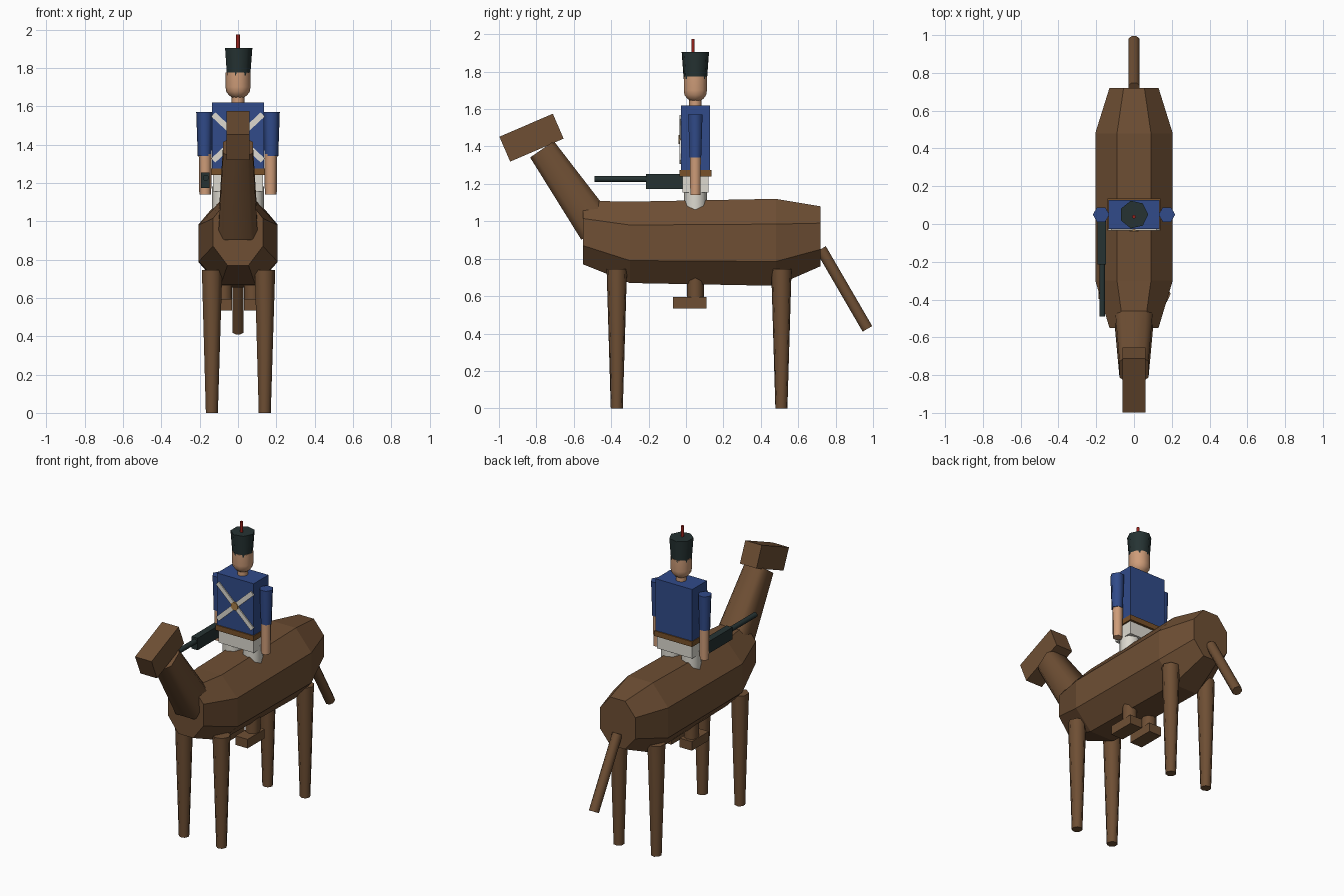
import bpy, bmesh
from math import cos, sin, tau, radians
from mathutils import Vector, Matrix

if "Cube" in bpy.data.objects:
    bpy.data.objects.remove(bpy.data.objects["Cube"])


def material(name, rgb):
    m = bpy.data.materials.new(name)
    m.use_nodes = True
    lin = [(c / 255) ** 2.2 for c in rgb] + [1]
    m.diffuse_color = lin
    m.node_tree.nodes["Principled BSDF"].inputs["Base Color"].default_value = lin
    return m


wood = material("wood brown", (110, 80, 55))
leather = material("belt brown", (120, 82, 46))
blue = material("coat blue", (52, 76, 136))
skin = material("skin", (205, 155, 120))
white = material("off white", (220, 217, 207))
black = material("dark slate", (42, 54, 54))
red = material("plume red", (150, 38, 32))
brass = material("brass", (170, 128, 75))
smooth_parts = []


def finish(name, bm, mat, smooth=False):
    bmesh.ops.recalc_face_normals(bm, faces=bm.faces)
    me = bpy.data.meshes.new(name)
    bm.to_mesh(me)
    bm.free()
    me.materials.append(mat)
    ob = bpy.data.objects.new(name, me)
    bpy.context.collection.objects.link(ob)
    if smooth:
        smooth_parts.append(ob)
    return ob


def loft(name, rings, mat, smooth=False):
    """Skin a list of closed rings and cap both ends."""
    bm = bmesh.new()
    loops = [[bm.verts.new(p) for p in ring] for ring in rings]
    n = len(loops[0])
    for a, b in zip(loops, loops[1:]):
        for i in range(n):
            j = (i + 1) % n
            bm.faces.new((a[i], a[j], b[j], b[i]))
    bm.faces.new(loops[0])
    bm.faces.new(loops[-1])
    return finish(name, bm, mat, smooth)


def polygon(sides, turn=0):
    return [(cos(tau * (i + turn) / sides), sin(tau * (i + turn) / sides)) for i in range(sides)]


def tube(name, mat, stations, section):
    """Stations are (centre, radius); the axis lies in the yz plane."""
    d = (Vector(stations[-1][0]) - Vector(stations[0][0])).normalized()
    u = Vector((1, 0, 0))
    v = d.cross(u)
    rings = [[Vector(c) + r * (a * u + b * v) for a, b in section] for c, r in stations]
    return loft(name, rings, mat, True)


def post(name, mat, x, y, levels, sides=8, turn=0):
    """Upright tapered part; levels are (z, radius)."""
    return tube(name, mat, [((x, y, z), r) for z, r in levels], polygon(sides, turn))


def box(name, mat, centre, size, rot=0, axis='X'):
    bm = bmesh.new()
    m = Matrix.Translation(centre) @ Matrix.Rotation(radians(rot), 4, axis) @ Matrix.Diagonal((*size, 1))
    bmesh.ops.create_cube(bm, size=1, matrix=m)
    return finish(name, bm, mat)


# Horse barrel: octagonal sections (y, side half width, top half width, four heights)
def body_ring(y, w, t, low, side_low, side_high, high):
    half = [(t, low), (w, side_low), (w, side_high), (t, high)]
    return [(x, y, z) for x, z in half] + [(-x, y, z) for x, z in reversed(half)]


loft("horse_body", [
    body_ring(-0.55, 0.13, 0.055, 0.77, 0.87, 1.015, 1.11),
    body_ring(-0.30, 0.205, 0.09, 0.67, 0.79, 0.98, 1.105),
    body_ring(0.48, 0.205, 0.09, 0.655, 0.785, 0.985, 1.12),
    body_ring(0.72, 0.13, 0.055, 0.76, 0.85, 0.99, 1.08)], wood)

# Horse neck, head and tail
k = 0.65
rounded_square = [(1, -k), (1, k), (k, 1), (-k, 1), (-1, k), (-1, -k), (-k, -1), (k, -1)]
tube("horse_neck", wood, [((0, -0.475, 0.96), 0.103), ((0, -0.77, 1.385), 0.077)], rounded_square)
box("horse_head", wood, (0, -0.826, 1.447), (0.122, 0.311, 0.145), 23.3)
tube("horse_tail", wood, [((0, 0.722, 0.852), 0.032), ((0, 0.97, 0.425), 0.032)], polygon(8, 0.5))

# Parts that repeat on each side
for side, s in (("left", 1), ("right", -1)):
    for end, y in (("front", -0.37), ("back", 0.51)):
        post(f"horse_{end}_leg_{side}", wood, 0.138 * s, y, [(0, 0.033), (0.745, 0.056)], 7)
    post(f"rider_boot_{side}", wood, 0.075 * s, 0.05, [(0.58, 0.045), (0.8, 0.045)])
    box(f"rider_foot_{side}", wood, (0.075 * s, 0.02, 0.565), (0.09, 0.18, 0.06))
    post(f"rider_thigh_{side}", white, 0.075 * s, 0.05, [(0.95, 0.061), (1.18, 0.061)])
    post(f"sleeve_{side}", blue, 0.174 * s, 0.05, [(1.34, 0.036), (1.57, 0.044)], 6)
    post(f"forearm_{side}", skin, 0.171 * s, 0.05, [(1.14, 0.031), (1.35, 0.034)], 6)
    box(f"chest_strap_{side}", white, (0, -0.031, 1.437), (0.352, 0.008, 0.03), 43 * s, 'Y')

# Rider torso
box("hips", white, (0, 0.05, 1.2), (0.26, 0.14, 0.09))
box("belt", leather, (0, 0.05, 1.258), (0.28, 0.17, 0.035))
box("coat", blue, (0, 0.05, 1.445), (0.27, 0.155, 0.35))
tube("strap_buckle", brass, [((0, -0.027, 1.437), 0.027), ((0, -0.04, 1.437), 0.027)], polygon(8, 0.5))

# Rider head and hat
post("neck", skin, 0, 0.05, [(1.6, 0.033), (1.67, 0.033)])
post("head", skin, 0, 0.05, [(1.642, 0.025), (1.655, 0.045), (1.675, 0.061), (1.7, 0.065), (1.775, 0.065)], 10)
post("hat", black, 0, 0.05, [(1.76, 0.064), (1.905, 0.075)], 7)
post("plume", red, 0, 0.038, [(1.89, 0.01), (1.975, 0.01)], 6)

# Rifle
box("rifle_stock", black, (-0.17, -0.09, 1.213), (0.045, 0.25, 0.08))
tube("rifle_barrel", black, [((-0.168, -0.2, 1.226), 0.017), ((-0.168, -0.49, 1.226), 0.017)], polygon(8, 0.5))

# Soft shading on the turned parts
bpy.ops.object.select_all(action='DESELECT')
for ob in smooth_parts:
    ob.select_set(True)
bpy.context.view_layer.objects.active = smooth_parts[0]
bpy.ops.object.shade_smooth_by_angle(angle=radians(62))
